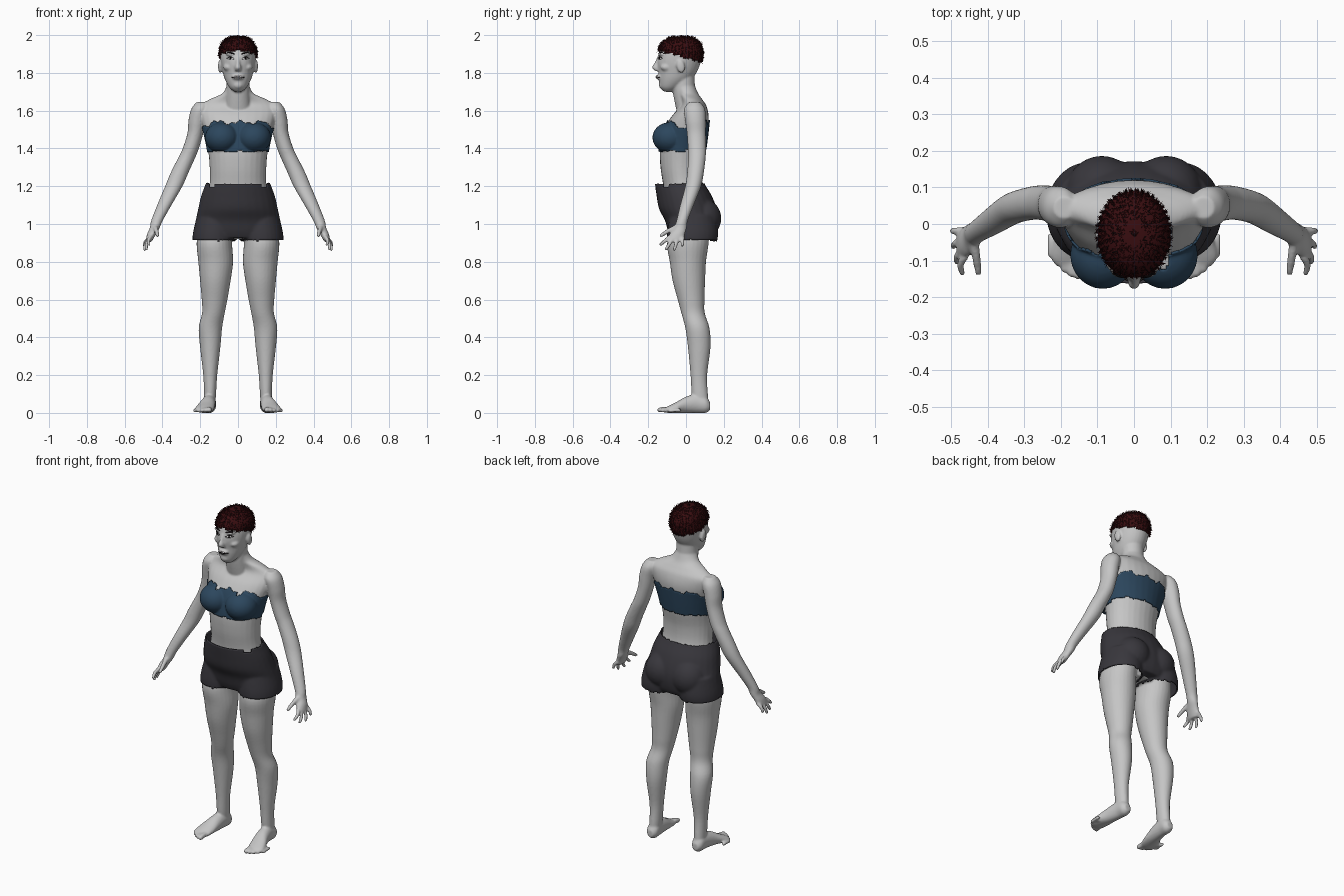
import bpy, bmesh, math, random
from mathutils import Vector, Matrix
from mathutils.bvhtree import BVHTree

random.seed(4)
X, Y, Z = Vector((1, 0, 0)), Vector((0, 1, 0)), Vector((0, 0, 1))

default_cube = bpy.data.objects.get("Cube")
if default_cube:
    bpy.data.objects.remove(default_cube, do_unlink=True)


def material(name, red, green, blue):
    mat = bpy.data.materials.new(name)
    mat.use_nodes = True
    mat.diffuse_color = (red, green, blue, 1)
    shader = mat.node_tree.nodes["Principled BSDF"]
    shader.inputs["Base Color"].default_value = (red, green, blue, 1)
    shader.inputs["Roughness"].default_value = 0.7
    return mat


skin = material("pale grey skin", .56, .56, .56)
blue_cloth = material("dark blue cloth", .025, .062, .11)
dark_cloth = material("charcoal cloth", .04, .038, .046)
red_hair = material("dark red hair", .04, .004, .005)
black = material("black", .006, .004, .005)
eye_white = material("eye white", .7, .7, .7)
lip_grey = material("lip grey", .12, .11, .11)


def spline(stations, steps=5):
    """Smooth in-between stations."""
    result, last = [], len(stations) - 1
    for i in range(last):
        quad = [stations[min(max(i + k, 0), last)] for k in (-1, 0, 1, 2)]
        for j in range(steps):
            t = j / steps
            result.append([.5 * (2 * b + (c - a) * t + (2 * a - 5 * b + 4 * c - d) * t * t
                                 + (3 * b - a - 3 * c + d) * t ** 3)
                           for a, b, c, d in zip(*quad)])
    return result + [list(stations[last])]


def loft(bm, stations, side=1, u=X, v=Y, count=28, grow=0):
    """Closed skin over ellipse rings given as x, y, z, radius u, radius v."""
    rings = []
    for x, y, z, a, b in spline(stations):
        ring = []
        for k in range(count):
            angle = math.tau * k / count
            p = (Vector((x, y, z)) + u * (max(a, .003) + grow) * math.cos(angle)
                 + v * (max(b, .003) + grow) * math.sin(angle))
            ring.append(bm.verts.new((p.x * side, p.y, p.z)))
        rings.append(ring)
    for low, high in zip(rings, rings[1:]):
        for k in range(count):
            n = (k + 1) % count
            bm.faces.new((low[k], low[n], high[n], high[k]))
    bm.faces.new(rings[0])
    bm.faces.new(rings[-1])


def tube(bm, points, radius, tip, side):
    """Finger or toe along a short path."""
    pts = [Vector(p) for p in points]
    axis = (pts[-1] - pts[0]).normalized()
    u = axis.orthogonal().normalized()
    last = len(pts) - 1
    rows = [(*p, *[radius + (tip - radius) * i / last] * 2) for i, p in enumerate(pts)]
    end = pts[-1] + axis * tip * .7
    loft(bm, rows + [(*end, tip * .4, tip * .4)], side, u, axis.cross(u), 12)


def ellipsoid(bm, centre, radii, tilt=0):
    matrix = (Matrix.Translation(centre) @ Matrix.Rotation(tilt, 4, "X")
              @ Matrix.Diagonal((*radii, 1)))
    bmesh.ops.create_uvsphere(bm, u_segments=24, v_segments=16, radius=1, matrix=matrix)


def make_object(name, bm, mat, recalc=True):
    if recalc:
        bmesh.ops.recalc_face_normals(bm, faces=bm.faces)
    mesh = bpy.data.meshes.new(name)
    bm.to_mesh(mesh)
    bm.free()
    ob = bpy.data.objects.new(name, mesh)
    bpy.context.scene.collection.objects.link(ob)
    mesh.materials.append(mat)
    for poly in mesh.polygons:
        poly.use_smooth = True
    return ob


def fuse(name, bm, mat, voxel, smoothing, keep=None, grow=0):
    """Merge overlapping parts into one surface; optionally keep only some faces."""
    ob = make_object(name, bm, mat)
    remesh = ob.modifiers.new("Fuse", "REMESH")
    remesh.mode, remesh.voxel_size = "VOXEL", voxel
    smooth = ob.modifiers.new("Soften", "SMOOTH")
    smooth.factor, smooth.iterations = .5, smoothing
    bpy.context.view_layer.update()
    graph = bpy.context.evaluated_depsgraph_get()
    mesh = bpy.data.meshes.new_from_object(ob.evaluated_get(graph))
    bpy.data.objects.remove(ob, do_unlink=True)
    bm = bmesh.new()
    bm.from_mesh(mesh)
    bm.normal_update()
    moved = [v.co + v.normal * grow for v in bm.verts]
    for v, co in zip(bm.verts, moved):
        v.co = (co.x, co.y, max(co.z, 0))
    if keep:
        drop = [f for f in bm.faces if not keep(f.calc_center_median())]
        bmesh.ops.delete(bm, geom=drop, context="FACES")
    return make_object(name, bm, mat, False)


def thicken(ob, thickness):
    solid = ob.modifiers.new("Thickness", "SOLIDIFY")
    solid.thickness, solid.offset = thickness, -1


# Body profiles
TORSO = [(0, .02, .92, .10, .08), (0, .03, 1, .195, .11), (0, .01, 1.1, .18, .12),
         (0, -.015, 1.2, .152, .105), (0, -.025, 1.3, .15, .11), (0, -.018, 1.4, .16, .12),
         (0, 0, 1.5, .182, .115), (0, .022, 1.57, .2, .098), (0, .04, 1.625, .2, .068),
         (0, .03, 1.66, .15, .056), (0, .01, 1.69, .085, .055), (0, -.01, 1.73, .06, .058)]
NECK = [(0, .01, 1.6, .07, .06), (0, -.01, 1.7, .062, .06), (0, -.015, 1.8, .06, .06)]
HEAD = [(0, -.09, 1.70, .02, .025), (0, -.083, 1.722, .045, .053), (0, -.06, 1.76, .067, .083),
        (0, -.045, 1.8, .08, .1), (0, -.038, 1.85, .09, .114), (0, -.03, 1.9, .093, .115),
        (0, -.027, 1.945, .083, .102), (0, -.025, 1.975, .056, .07), (0, -.025, 1.988, .02, .03)]
ARM = [(.19, .045, 1.645, .03, .03), (.2, .045, 1.61, .047, .055), (.215, .05, 1.55, .047, .055),
       (.226, .055, 1.48, .042, .05), (.25, .058, 1.4, .043, .048), (.272, .058, 1.35, .045, .046),
       (.31, .05, 1.27, .047, .044), (.34, .038, 1.2, .046, .042), (.39, .005, 1.1, .038, .036),
       (.428, -.02, 1.02, .031, .03), (.441, -.03, .98, .026, .034), (.456, -.045, .95, .024, .04),
       (.468, -.055, .92, .019, .042), (.472, -.058, .905, .014, .036)]
LEG = [(.115, .025, 1, .09, .1), (.125, .01, .9, .094, .11), (.118, .01, .8, .092, .096),
       (.12, .015, .7, .081, .086), (.124, .027, .6, .068, .071), (.13, .037, .53, .06, .062),
       (.146, .06, .45, .062, .064), (.147, .07, .35, .054, .06), (.147, .068, .2, .037, .044),
       (.148, .073, .1, .032, .043), (.15, .08, .05, .03, .04)]
FOOT = [(.15, .128, .035, .018, .02), (.15, .105, .043, .034, .043), (.152, .06, .05, .035, .05),
        (.16, 0, .043, .04, .043), (.172, -.05, .029, .048, .029), (.18, -.09, .019, .048, .019),
        (.18, -.112, .014, .035, .012)]
FINGER_TIPS = [(.47, -.135, .89), (.485, -.105, .866), (.495, -.062, .864), (.498, -.02, .885)]


def add_chest(bm):
    loft(bm, TORSO)
    for side in (1, -1):
        ellipsoid(bm, (.085 * side, -.085, 1.457), (.083, .086, .075))


# Skin: torso, head, limbs, hands and feet in one surface
bm = bmesh.new()
add_chest(bm)
loft(bm, NECK)
loft(bm, HEAD)
loft(bm, [(0, -.142, 1.885, .01, .01), (0, -.15, 1.855, .011, .016),
          (0, -.154, 1.828, .017, .026), (0, -.148, 1.81, .016, .014)])
ellipsoid(bm, (0, -.138, 1.778), (.032, .022, .016))
ellipsoid(bm, (0, -.122, 1.736), (.028, .022, .022))
for side in (1, -1):
    ellipsoid(bm, (.094 * side, -.028, 1.835), (.012, .022, .036), .2)
    ellipsoid(bm, (.036 * side, -.125, 1.9), (.03, .024, .01))
    ellipsoid(bm, (.05 * side, -.1, 1.83), (.028, .035, .022))
    loft(bm, ARM, side)
    loft(bm, LEG, side)
    loft(bm, FOOT, side, X, Z)
    for i, tip in enumerate(FINGER_TIPS):
        root = Vector((.464, -.09 + .024 * i, .93))
        bend = root.lerp(Vector(tip), .5) + X * .008
        tube(bm, [root, bend, tip], .0115, .0085, side)
    tube(bm, [(.44, -.045, .985), (.432, -.09, .965), (.426, -.133, .938)], .015, .009, side)
    for i in range(5):
        x, y, r = .152 + .019 * i, -.142 + .002 * i + .003 * i * i, .015 - .0014 * i
        tube(bm, [(x, y + .06, r + .004), (x, y + .03, r + .004), (x, y, r)], r, r * .85, side)
body = fuse("body", bm, skin, .006, 3)

# Strapless top with ragged edges


def in_top(p):
    ragged = .007 * math.sin(55 * p.x + 1) + .005 * math.sin(131 * p.x)
    upper = 1.538 + ragged - .5 * max(abs(p.x) - .14, 0)
    lower = 1.384 + .4 * ragged + (.012 if p.y > 0 else 0)
    return lower < p.z < upper


bm = bmesh.new()
add_chest(bm)
thicken(fuse("strapless_top", bm, blue_cloth, .007, 4, in_top, .007), .006)

# Shorts with an open waist and open hems


def in_shorts(p):
    notch = .02 if .125 < abs(p.x) < .155 and p.y < 0 else 0
    return .912 + .06 * max(abs(p.x) - .12, 0) < p.z < 1.215 - notch


bm = bmesh.new()
loft(bm, [(0, .035, .925, .225, .115), (0, .035, .96, .233, .13), (0, .03, 1.02, .224, .142),
          (0, .01, 1.08, .211, .153), (0, -.01, 1.15, .195, .146), (0, -.035, 1.22, .17, .13),
          (0, -.04, 1.27, .165, .125)])
for side in (1, -1):
    loft(bm, [(.115, .035, 1.05, .1, .12), (.125, .035, .95, .114, .135),
              (.128, .03, .88, .112, .128)], side)
    ellipsoid(bm, (.088 * side, .087, 1.03), (.1, .1, .105))
thicken(fuse("shorts", bm, dark_cloth, .008, 4, in_shorts), .008)

# Cropped hair: a cap with short strands
bm = bmesh.new()
loft(bm, [(x, y, z + .005, a, b) for x, y, z, a, b in HEAD], count=40, grow=.006)
bmesh.ops.recalc_face_normals(bm, faces=bm.faces)
cut = [f for f in bm.faces
       if f.calc_center_median().z < 1.918 - .28 * (f.calc_center_median().y + .14)]
bmesh.ops.delete(bm, geom=cut, context="FACES")
spots = [(f.calc_center_median(), f.normal.copy(), f.calc_area()) for f in bm.faces]
thicken(make_object("hair_cap", bm, red_hair, False), .008)

for name, mat, amount in (("hair_strands", red_hair, 1500), ("dark_strands", black, 500)):
    bm = bmesh.new()
    for root, normal, _ in random.choices(spots, [s[2] for s in spots], k=amount):
        jitter = Vector([random.uniform(-1, 1) for _ in range(3)])
        aim = (normal * .6 - Z * .5 * (1 - normal.z) + jitter * .6).normalized()
        base = root + jitter.cross(normal) * .004
        u = aim.orthogonal().normalized() * .0016
        w = aim.cross(u)
        ring = [bm.verts.new(base + d) for d in (u, w - u, -w - u)]
        tip = base + aim * random.uniform(.007, .014)
        point = bm.verts.new((tip.x, tip.y, min(tip.z, 2)))
        for k in range(3):
            bm.faces.new((ring[k], ring[(k + 1) % 3], point))
    make_object(name, bm, mat)

# Face details laid on the skin
surface = BVHTree.FromPolygons([v.co for v in body.data.vertices],
                               [p.vertices[:] for p in body.data.polygons])


def face_strip(name, points, mat, lift, sides=(1, -1)):
    """Thin strip of x, z, half height points projected onto the face."""
    bm = bmesh.new()
    for side in sides:
        previous = None
        for x, z, half in spline(points, 3):
            pair = []
            for dz in (half, -half):
                hit = surface.ray_cast(Vector((x * side, -1, z + dz)), Y)[0]
                pair.append(bm.verts.new(hit - Y * lift))
            if previous:
                face = bm.faces.new((previous[0], previous[1], pair[1], pair[0]))
                face.normal_update()
                if face.normal.y > 0:
                    face.normal_flip()
            previous = pair
    thicken(make_object(name, bm, mat, False), .003)


face_strip("eyes", [(.021, 1.874, .001), (.032, 1.876, .006), (.044, 1.877, .006),
                    (.056, 1.876, .001)], eye_white, .002)
face_strip("irises", [(.034, 1.877, .002), (.039, 1.877, .0055), (.044, 1.877, .002)],
           black, .003)
face_strip("upper_lashes", [(.02, 1.876, .001), (.032, 1.883, .0015), (.046, 1.884, .002),
                            (.06, 1.877, .001)], black, .0035)
face_strip("eyebrows", [(.018, 1.9, .002), (.035, 1.906, .0035), (.052, 1.908, .003),
                        (.068, 1.9, .001)], black, .002)
face_strip("lips", [(-.033, 1.776, .001), (-.015, 1.778, .008), (0, 1.777, .009),
                    (.015, 1.778, .008), (.033, 1.776, .001)], lip_grey, .002, (1,))
face_strip("mouth_line", [(-.034, 1.776, .001), (0, 1.778, .002), (.034, 1.776, .001)],
           black, .0035, (1,))
